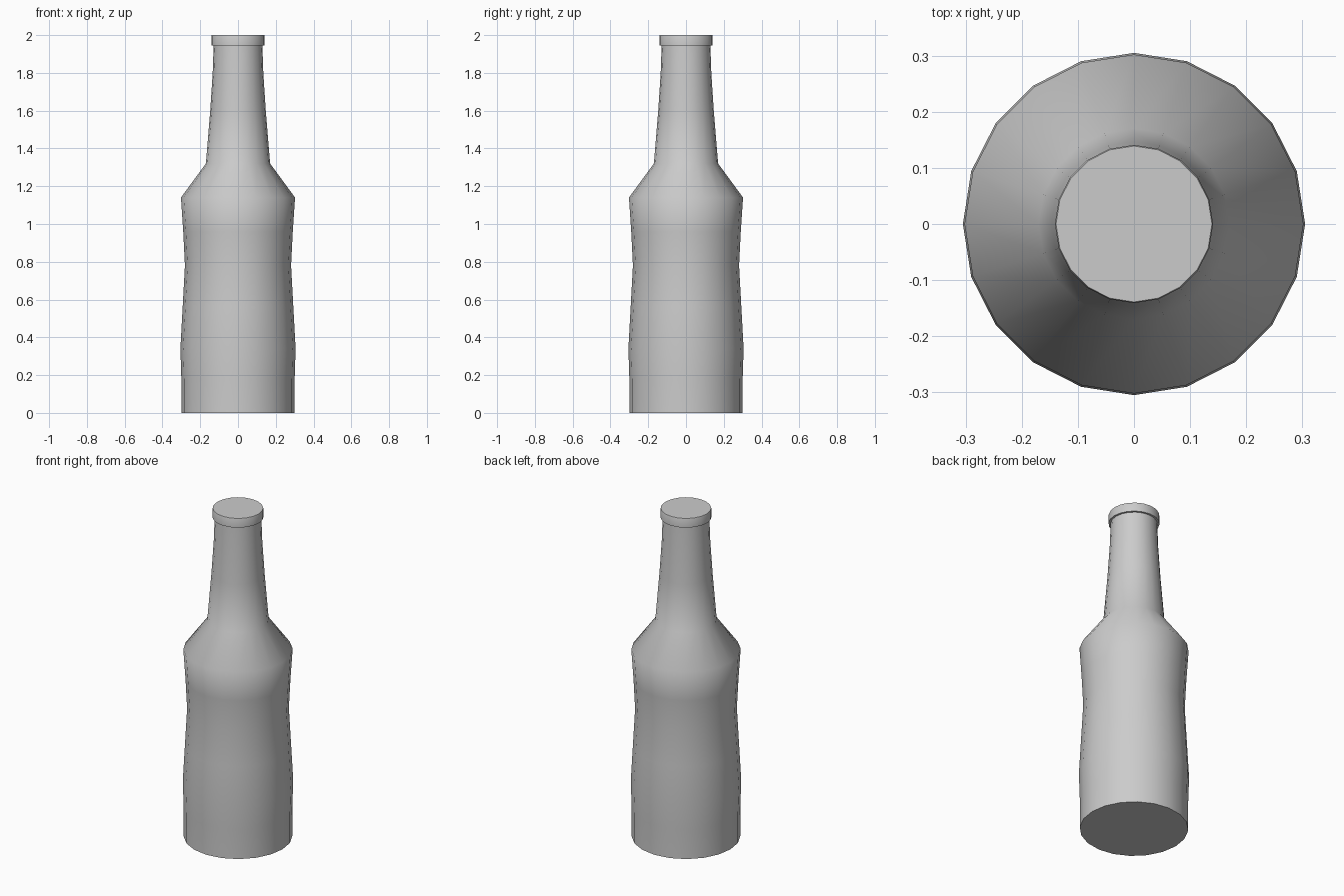
import bpy, bmesh, math

old = bpy.data.objects.get("Cube")
if old:
    bpy.data.objects.remove(old, do_unlink=True)

SIDES = 20

grey = bpy.data.materials.new("plain grey")
grey.use_nodes = True
colour = (0.6, 0.6, 0.6, 1)
grey.diffuse_color = colour
grey.node_tree.nodes["Principled BSDF"].inputs["Base Color"].default_value = colour


def lathe(name, profile):
    """Revolve (radius, height) points around z and cap both ends."""
    bm = bmesh.new()
    rings = []
    for r, z in profile:
        angles = [2 * math.pi * i / SIDES for i in range(SIDES)]
        rings.append([bm.verts.new((r * math.cos(a), r * math.sin(a), z)) for a in angles])
    for low, high in zip(rings, rings[1:]):
        for i in range(SIDES):
            j = (i + 1) % SIDES
            bm.faces.new((low[i], low[j], high[j], high[i]))
    bm.faces.new(rings[0][::-1])
    bm.faces.new(rings[-1])
    mesh = bpy.data.meshes.new(name)
    bm.to_mesh(mesh)
    bm.free()
    mesh.materials.append(grey)
    obj = bpy.data.objects.new(name, mesh)
    bpy.context.collection.objects.link(obj)
    bpy.ops.object.select_all(action="DESELECT")
    obj.select_set(True)
    bpy.context.view_layer.objects.active = obj
    bpy.ops.object.shade_smooth_by_angle(angle=math.radians(50))
    return obj


# Waisted body, sloped shoulder, tapered neck and rolled lip in one skin
lathe("bottle", [
    (0.3, 0), (0.3, 0.18), (0.305, 0.34), (0.293, 0.56), (0.281, 0.78),
    (0.29, 0.96), (0.302, 1.14),          # body
    (0.17, 1.32),                         # shoulder
    (0.147, 1.6), (0.134, 1.8), (0.129, 1.945),  # neck
    (0.141, 1.945), (0.141, 1.995), (0.139, 2.0),  # lip
])
